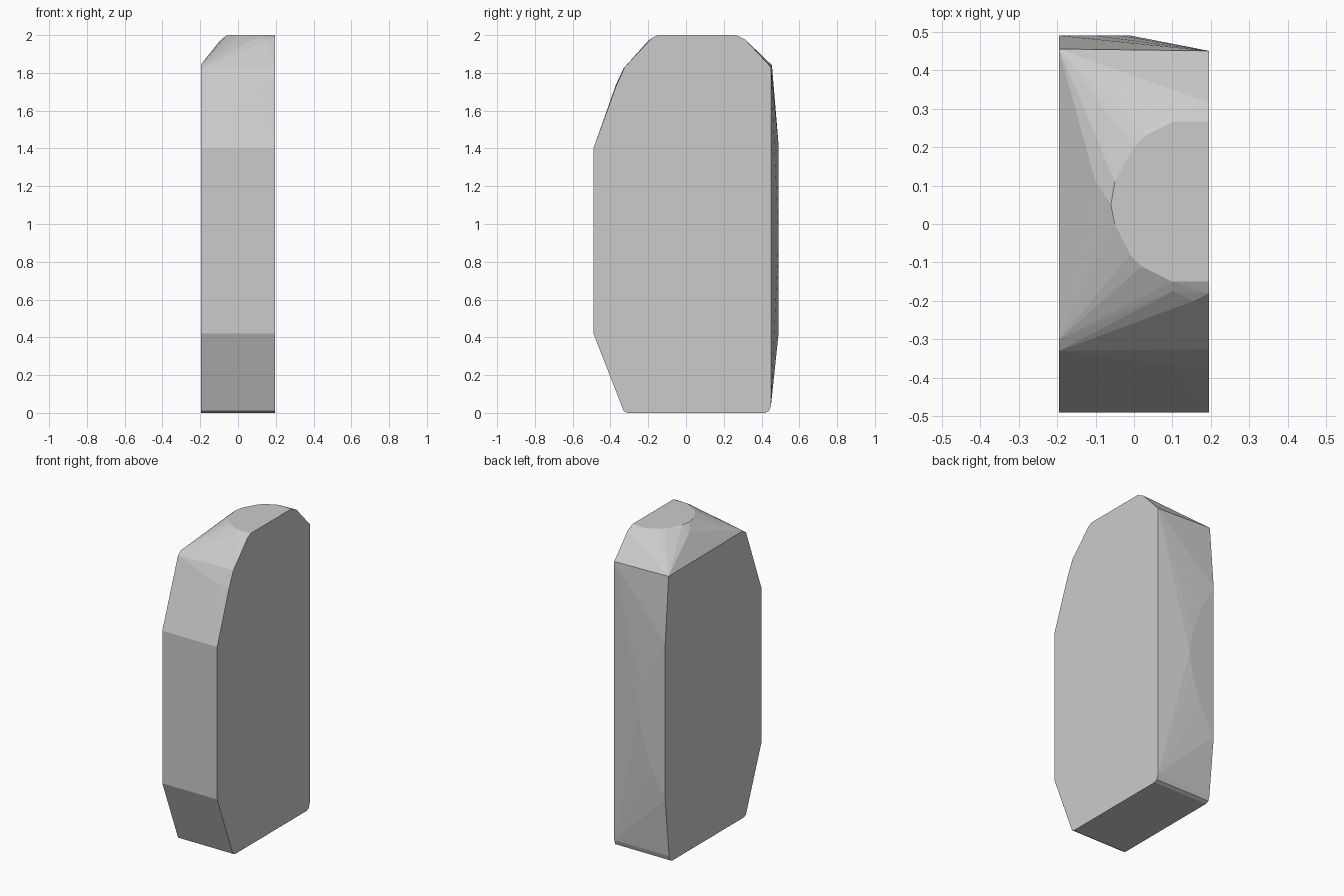
import bpy
import bmesh

W = 0.195  # half thickness

# Right side outline (y, z)
right_side = [(-0.49, 1.40), (-0.49, 0.42), (-0.33, 0.01), (-0.31, 0.0),
              (0.42, 0.0), (0.44, 0.01), (0.45, 0.04), (0.45, 1.83),
              (0.315, 1.975), (0.265, 2.0), (-0.15, 2.0), (-0.18, 1.985),
              (-0.325, 1.83), (-0.37, 1.73)]

# Left side outline (y, z), lower at the top and fuller at the back
left_side = [(-0.49, 1.40), (-0.49, 0.42), (-0.33, 0.01), (-0.31, 0.0),
             (0.42, 0.0), (0.44, 0.01), (0.45, 0.04), (0.49, 0.42),
             (0.49, 1.42), (0.455, 1.84), (-0.30, 1.845), (-0.33, 1.825)]

# Rounded edge of the flat top (x, y)
top_edge = [(0.10, -0.15), (0.02, -0.11), (-0.01, -0.08), (-0.05, 0.0),
            (-0.06, 0.05), (-0.05, 0.11), (0.0, 0.20), (0.03, 0.23),
            (0.10, 0.265)]

# Chamfer ring just below the flat top
chamfer = [(-0.10, 0.11, 1.965), (-0.015, -0.11, 1.985),
           (0.10, -0.175, 1.985), (0.155, -0.20, 1.97),
           (0.11, -0.37, 1.74)]

# Curved edge of the flat back panel (x, z)
back_edge = [(-0.10, 1.25), (-0.035, 1.06), (-0.01, 0.92),
             (-0.035, 0.78), (-0.10, 0.59)]

points = [(W, y, z) for y, z in right_side]
points += [(-W, y, z) for y, z in left_side]
points += [(x, y, 2.0) for x, y in top_edge]
points += chamfer
points += [(x, 0.49, z) for x, z in back_edge]

# Wrap the outlines in one faceted solid
bm = bmesh.new()
for p in points:
    bm.verts.new(p)
hull = bmesh.ops.convex_hull(bm, input=bm.verts[:])
loose = [v for v in bm.verts if not v.link_faces]
bmesh.ops.delete(bm, geom=loose, context='VERTS')
bmesh.ops.dissolve_limit(bm, angle_limit=0.002, verts=bm.verts[:], edges=bm.edges[:])
bmesh.ops.recalc_face_normals(bm, faces=bm.faces[:])

mesh = bpy.data.meshes.new("faceted_slab")
bm.to_mesh(mesh)
bm.free()
slab = bpy.data.objects.new("faceted_slab", mesh)
bpy.context.collection.objects.link(slab)
